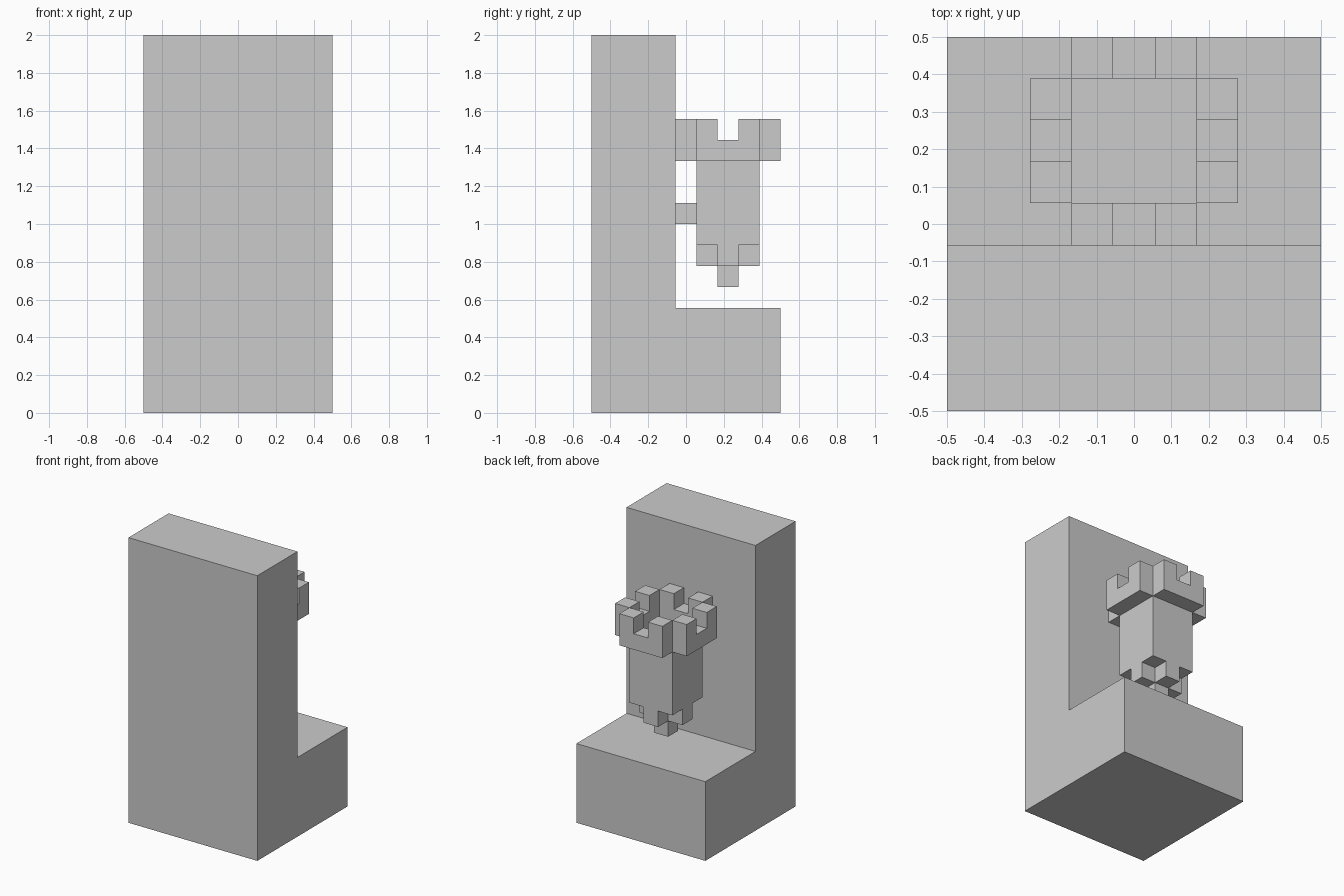
import bpy, bmesh, math
from mathutils import Vector

if "Cube" in bpy.data.objects:
    bpy.data.objects.remove(bpy.data.objects["Cube"])

U = 1 / 9  # the whole model sits on a grid of this cell size


def finish(name, bm):
    bmesh.ops.recalc_face_normals(bm, faces=bm.faces[:])
    mesh = bpy.data.meshes.new(name)
    bm.to_mesh(mesh)
    bm.free()
    obj = bpy.data.objects.new(name, mesh)
    bpy.context.collection.objects.link(obj)
    return obj


def extrude_profile(name, profile, x0, x1):
    """Extrude a (y, z) outline along x, in grid cells."""
    bm = bmesh.new()
    face = bm.faces.new([bm.verts.new((x0 * U, y * U, z * U)) for y, z in profile])
    new = bmesh.ops.extrude_face_region(bm, geom=[face])["geom"]
    verts = [v for v in new if isinstance(v, bmesh.types.BMVert)]
    bmesh.ops.translate(bm, verts=verts, vec=((x1 - x0) * U, 0, 0))
    return finish(name, bm)


def block_shape(name, cells):
    """Skin a set of grid cells, keeping only the exposed faces."""
    bm = bmesh.new()
    for c in cells:
        for axis in range(3):
            for side in (-1, 1):
                n = [0, 0, 0]
                n[axis] = side
                if tuple(a + b for a, b in zip(c, n)) in cells:
                    continue
                centre = Vector(c) + Vector((0, 0, 0.5)) + Vector(n) / 2
                corners = []
                for s, t in ((-1, -1), (1, -1), (1, 1), (-1, 1)):
                    p = centre.copy()
                    p[(axis + 1) % 3] += s * side / 2
                    p[(axis + 2) % 3] += t / 2
                    corners.append(bm.verts.new(p * U))
                bm.faces.new(corners)
    bmesh.ops.remove_doubles(bm, verts=bm.verts[:], dist=1e-4)
    bmesh.ops.dissolve_limit(bm, angle_limit=math.radians(1),
                             verts=bm.verts[:], edges=bm.edges[:])
    return finish(name, bm)


# L-shaped wall and base step
extrude_profile("wall_and_base",
                [(-4.5, 0), (4.5, 0), (4.5, 5), (-0.5, 5), (-0.5, 18), (-4.5, 18)],
                -4.5, 4.5)

CY = 2  # torch centre, in cells along y
R = (-1, 0, 1)

# Torch handle: square shaft, cross-shaped foot, single-cell tip
handle = {(x, y + CY, z) for x in R for y in R for z in range(8, 12)}
handle |= {(x, y + CY, 7) for x in R for y in R if x * y == 0}
handle.add((0, CY, 6))
block_shape("torch_handle", handle)

# Bracket joining the torch to the wall
block_shape("wall_bracket", {(0, 0, 9)})

# Open crown: four rim sides, each with two raised teeth
crown = set()
for side in (-2, 2):
    for i in R:
        for z in ((12, 13) if i else (12,)):
            crown |= {(side, i + CY, z), (i, side + CY, z)}
block_shape("torch_crown", crown)
